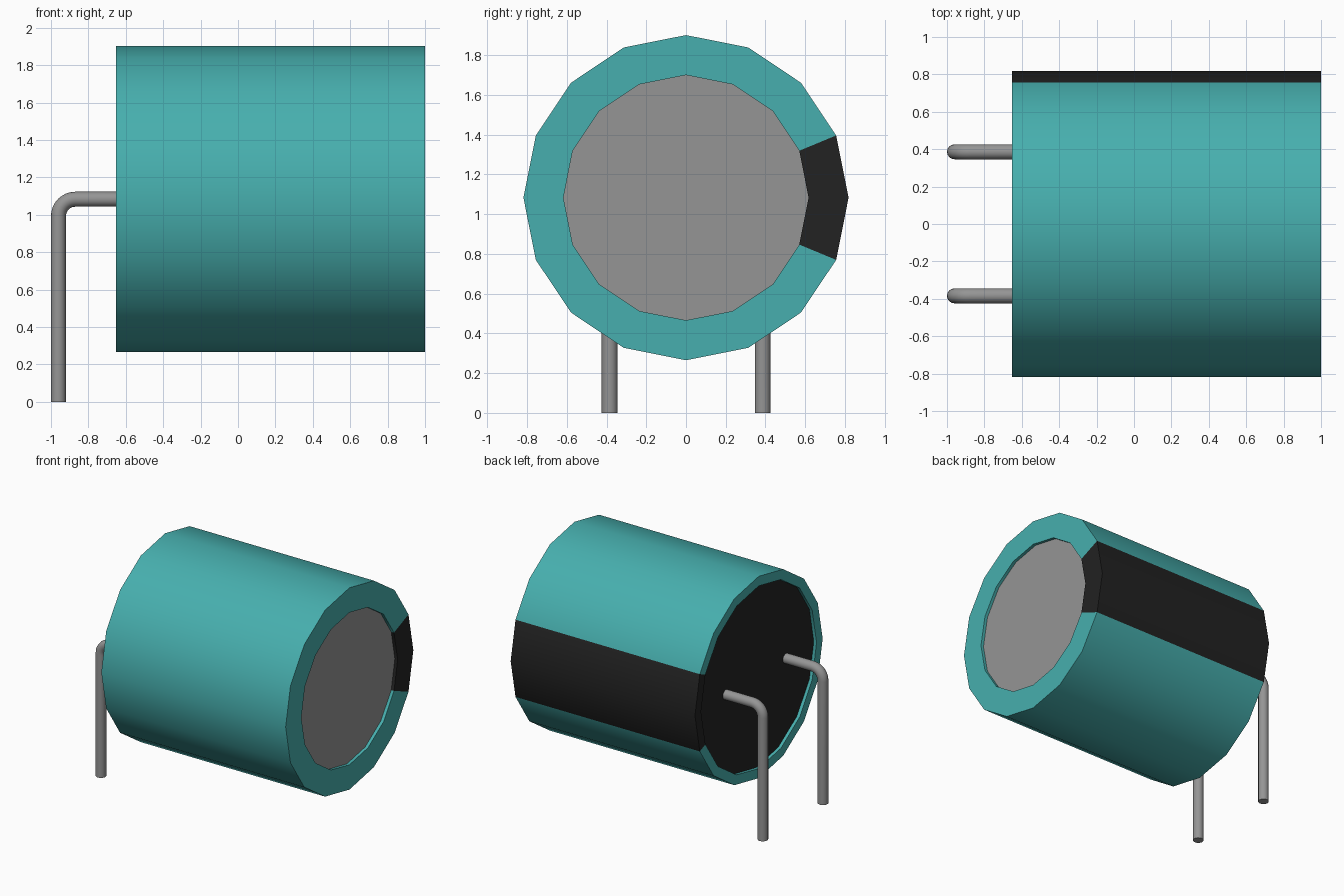
import bpy, bmesh, math

if "Cube" in bpy.data.objects:
    bpy.data.objects.remove(bpy.data.objects["Cube"], do_unlink=True)

SIDES = 16
AXIS_Z = 1.083      # height of the body axis
FRONT, BACK = 1.0, -0.653
RECESS = 0.025
R_OUT, R_FRONT, R_BACK = 0.818, 0.617, 0.74


def material(name, rgb, rough=0.5):
    m = bpy.data.materials.new(name)
    m.use_nodes = True
    m.diffuse_color = (*rgb, 1)
    bsdf = m.node_tree.nodes["Principled BSDF"]
    bsdf.inputs["Base Color"].default_value = (*rgb, 1)
    bsdf.inputs["Roughness"].default_value = rough
    return m


teal = material("teal sleeve", (0.063, 0.43, 0.425))
black = material("black", (0.016, 0.016, 0.016))
grey = material("grey metal", (0.30, 0.30, 0.30))


def smooth(obj):
    bpy.ops.object.select_all(action='DESELECT')
    obj.select_set(True)
    bpy.context.view_layer.objects.active = obj
    bpy.ops.object.shade_smooth_by_angle(angle=math.radians(30))


def finish(name, bm, mats):
    bmesh.ops.recalc_face_normals(bm, faces=bm.faces)
    me = bpy.data.meshes.new(name)
    bm.to_mesh(me)
    bm.free()
    for m in mats:
        me.materials.append(m)
    obj = bpy.data.objects.new(name, me)
    bpy.context.collection.objects.link(obj)
    return obj


def ring(bm, x, r):
    """Vertices of a circle around the x axis of the body."""
    angles = [2 * math.pi * i / SIDES for i in range(SIDES)]
    return [bm.verts.new((x, r * math.cos(a), AXIS_Z + r * math.sin(a))) for a in angles]


# Sleeve: turned profile with lips folded over both ends
bm = bmesh.new()
profile = [(FRONT - RECESS, R_FRONT), (FRONT, R_FRONT), (FRONT, R_OUT),
           (BACK, R_OUT), (BACK, R_BACK), (BACK + RECESS, R_BACK)]
rings = [ring(bm, x, r) for x, r in profile]
for a, b in zip(rings, rings[1:]):
    for i in range(SIDES):
        j = (i + 1) % SIDES
        f = bm.faces.new((a[i], a[j], b[j], b[i]))
        # Polarity stripe covers the two sides around +y
        f.material_index = 1 if i in (0, SIDES - 1) else 0
sleeve = finish("sleeve", bm, [teal, black])
# An open strip: orient it outward explicitly
me = sleeve.data
outer = max(me.polygons, key=lambda p: p.area)
if outer.normal.y * outer.center.y + outer.normal.z * (outer.center.z - AXIS_Z) < 0:
    me.flip_normals()
smooth(sleeve)


# End discs, recessed inside the lips
def disc(name, x, r, mat, facing):
    bm = bmesh.new()
    verts = ring(bm, x, r)
    bm.faces.new(verts if facing > 0 else verts[::-1])
    me = bpy.data.meshes.new(name)
    bm.to_mesh(me)
    bm.free()
    me.materials.append(mat)
    bpy.context.collection.objects.link(bpy.data.objects.new(name, me))


disc("top_disc", FRONT - RECESS, R_FRONT, grey, 1)
disc("base_disc", BACK + RECESS, R_BACK, black, -1)


# Bent wire leads
def lead(name, y):
    bend, x0 = 0.09, -0.96
    path = [(x0, 0.0)]
    for k in range(9):
        a = math.pi - k * math.pi / 16
        path.append((x0 + bend + bend * math.cos(a), AXIS_Z - bend + bend * math.sin(a)))
    path.append((BACK + RECESS + 0.01, AXIS_Z))
    cu = bpy.data.curves.new(name, 'CURVE')
    cu.dimensions = '3D'
    cu.bevel_depth = 0.04
    cu.bevel_resolution = 6
    cu.use_fill_caps = True
    sp = cu.splines.new('POLY')
    sp.points.add(len(path) - 1)
    for p, (x, z) in zip(sp.points, path):
        p.co = (x, y, z, 1)
    cu.materials.append(grey)
    obj = bpy.data.objects.new(name, cu)
    bpy.context.collection.objects.link(obj)
    bpy.ops.object.select_all(action='DESELECT')
    obj.select_set(True)
    bpy.context.view_layer.objects.active = obj
    bpy.ops.object.convert(target='MESH')
    obj = bpy.context.view_layer.objects.active
    # Weld the caps to the tube
    bm = bmesh.new()
    bm.from_mesh(obj.data)
    bmesh.ops.remove_doubles(bm, verts=bm.verts, dist=0.0005)
    bmesh.ops.recalc_face_normals(bm, faces=bm.faces)
    bm.to_mesh(obj.data)
    bm.free()
    smooth(obj)


lead("left_lead", 0.386)
lead("right_lead", -0.384)
